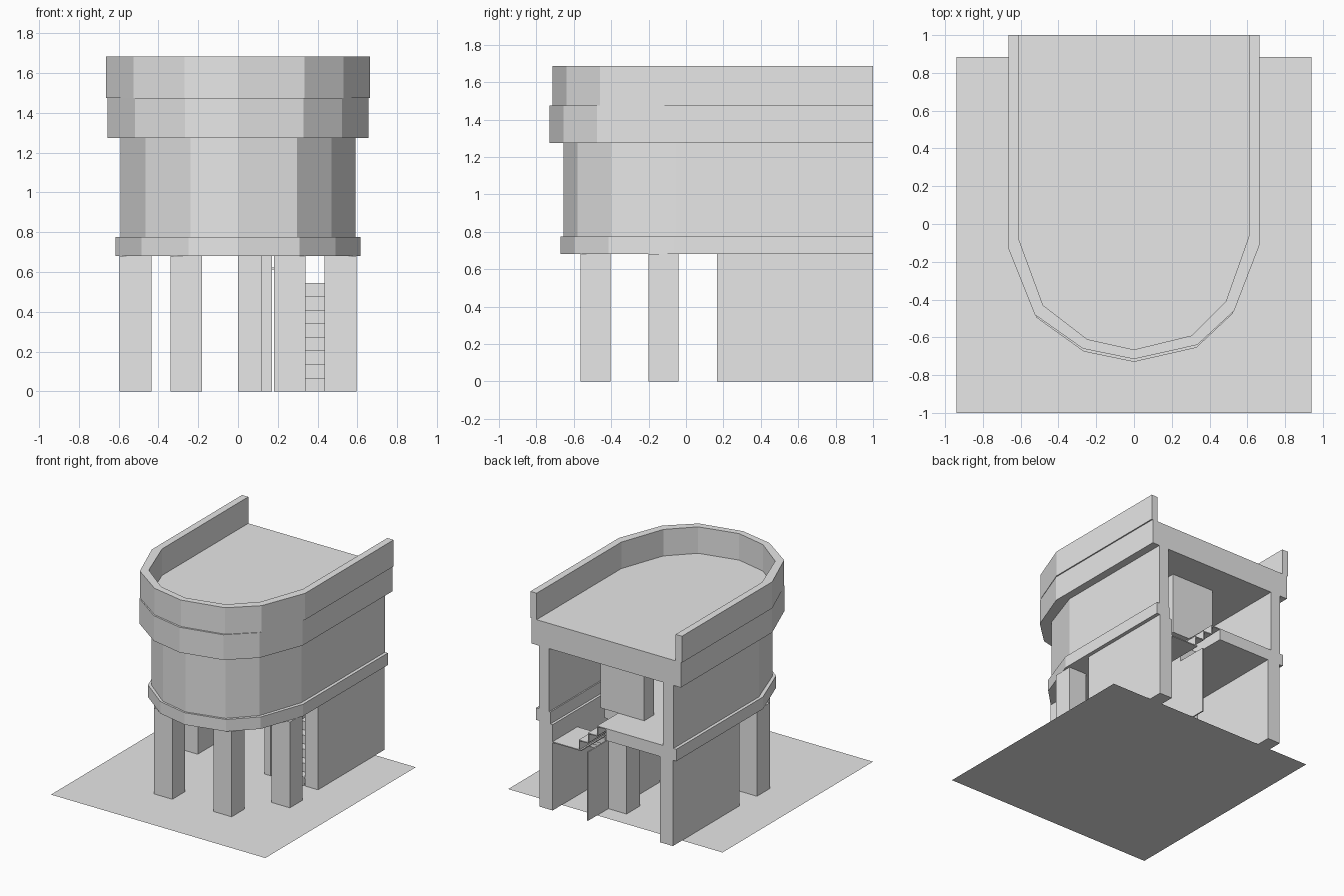
import bpy, bmesh

cube = bpy.data.objects.get("Cube")
if cube:
    bpy.data.objects.remove(cube, do_unlink=True)

# One plain grey material
grey = bpy.data.materials.new("plain_grey")
grey.use_nodes = True
colour = (0.8, 0.8, 0.8, 1)
grey.diffuse_color = colour
grey.node_tree.nodes["Principled BSDF"].inputs["Base Color"].default_value = colour

BACK = 1.0
FLOOR_BOTTOM, FLOOR_TOP = 0.68, 0.775
CEILING, ROOF, RIM = 1.275, 1.475, 1.685
LANDING = 0.545

# Faceted bay plan, running from the right end round the front to the left end
BAY = [(-0.665, -0.13), (-0.525, -0.48), (-0.27, -0.66), (0, -0.715),
       (0.335, -0.64), (0.53, -0.46), (0.665, -0.11)]


def finish(name, bm):
    bmesh.ops.recalc_face_normals(bm, faces=bm.faces)
    mesh = bpy.data.meshes.new(name)
    bm.to_mesh(mesh)
    bm.free()
    mesh.materials.append(grey)
    obj = bpy.data.objects.new(name, mesh)
    bpy.context.collection.objects.link(obj)
    return obj


def plan(half_width, front, back=BACK):
    """Bay outline fitted to a half width and a front position."""
    sx = half_width / 0.665
    shift = front + 0.715
    pts = [(x * sx, y + shift) for x, y in BAY]
    return [(pts[0][0], back)] + pts + [(pts[-1][0], back)]


def prism(name, pts, z0, z1):
    bm = bmesh.new()
    base = bm.faces.new([bm.verts.new((x, y, z0)) for x, y in pts])
    top = bmesh.ops.extrude_face_region(bm, geom=[base])["geom"]
    verts = [g for g in top if isinstance(g, bmesh.types.BMVert)]
    bmesh.ops.translate(bm, verts=verts, vec=(0, 0, z1 - z0))
    return finish(name, bm)


def band(name, outer, inner, z0, z1):
    """Open U-shaped wall between two outlines."""
    bm = bmesh.new()
    rings = [[bm.verts.new((x, y, z)) for x, y in line]
             for line, z in ((outer, z0), (outer, z1), (inner, z1), (inner, z0))]
    for a, b in zip(rings, rings[1:] + rings[:1]):
        for i in range(len(a) - 1):
            bm.faces.new((a[i], a[i + 1], b[i + 1], b[i]))
    for end in (0, -1):
        bm.faces.new([ring[end] for ring in rings])
    return finish(name, bm)


def box(name, x0, x1, y0, y1, z0, z1):
    return prism(name, [(x0, y0), (x1, y0), (x1, y1), (x0, y1)], z0, z1)


# Ground sheet
bm = bmesh.new()
bm.faces.new([bm.verts.new((x, y, 0)) for x, y in
              ((-0.94, -1), (0.94, -1), (0.94, 0.885), (-0.94, 0.885))])
finish("ground_sheet", bm)

# Ground storey: pillars and side walls
for side, label in ((1, "left"), (-1, "right")):
    for cx, cy, spot in ((0.515, -0.12, "outer"), (0.26, -0.485, "front")):
        x = side * cx
        box(f"{label}_{spot}_pillar", x - 0.08, x + 0.08, cy - 0.08, cy + 0.08, 0, FLOOR_BOTTOM)
    a, b = sorted((side * 0.47, side * 0.585))
    box(f"{label}_lower_wall", a, b, 0.167, BACK, 0, FLOOR_BOTTOM)
box("rear_pillar", 0, 0.172, 0.575, 0.745, 0, FLOOR_BOTTOM)

# Upper floor, open over the stairwell
WELL_FRONT, WELL_BACK = 0.3, 0.69
prism("upper_floor_bay", plan(0.615, -0.67, WELL_FRONT), FLOOR_BOTTOM, FLOOR_TOP)
box("upper_floor_right", -0.615, 0, WELL_FRONT, BACK, FLOOR_BOTTOM, FLOOR_TOP)
box("upper_floor_middle", 0, 0.23, WELL_FRONT, WELL_BACK, FLOOR_BOTTOM, FLOOR_TOP)
box("upper_floor_left", 0.49, 0.615, WELL_FRONT, BACK, FLOOR_BOTTOM, FLOOR_TOP)

# Upper storey wall, partition, roof and parapet
band("upper_wall", plan(0.59, -0.655), plan(0.5, -0.565), FLOOR_TOP, CEILING)
box("partition", -0.148, 0.234, 0.61, 0.735, FLOOR_TOP, CEILING)
prism("roof_slab", plan(0.655, -0.73), CEILING, ROOF)
band("parapet", plan(0.665, -0.715), plan(0.61, -0.665), ROOF, RIM)

# Main stair: thin folded risers and treads climbing to the back
THIN = 0.008
X0, X1 = 0.22, 0.46
steps = 8
rise, start = LANDING / steps, 0.167
going = (WELL_BACK - start) / (steps - 1)
for i in range(steps):
    y, z = start + i * going, (i + 1) * rise
    box("stair_riser", X0, X1, y, y + THIN, z - rise, z)
    end = y + going if i < steps - 1 else BACK
    box("stair_tread" if i < steps - 1 else "stair_landing", X0, X1 + 0.01, y, end, z - THIN, z)

# Short upper flight turning across to the floor
turns = 3
rise = (FLOOR_TOP - LANDING) / turns
going = 0.24 / turns
for i in range(turns):
    x, z = 0.24 - i * going, LANDING + (i + 1) * rise
    box("upper_riser", x - THIN, x, WELL_BACK, BACK, z - rise, z)
    box("upper_tread", x - going, x, WELL_BACK, BACK, z - THIN, z)

# Wall carrying the stair
box("stair_wall", 0.115, 0.17, 0.167, 0.745, 0, FLOOR_BOTTOM)
box("stair_wall_end", 0.16, 0.17, 0.745, BACK, 0, LANDING)
